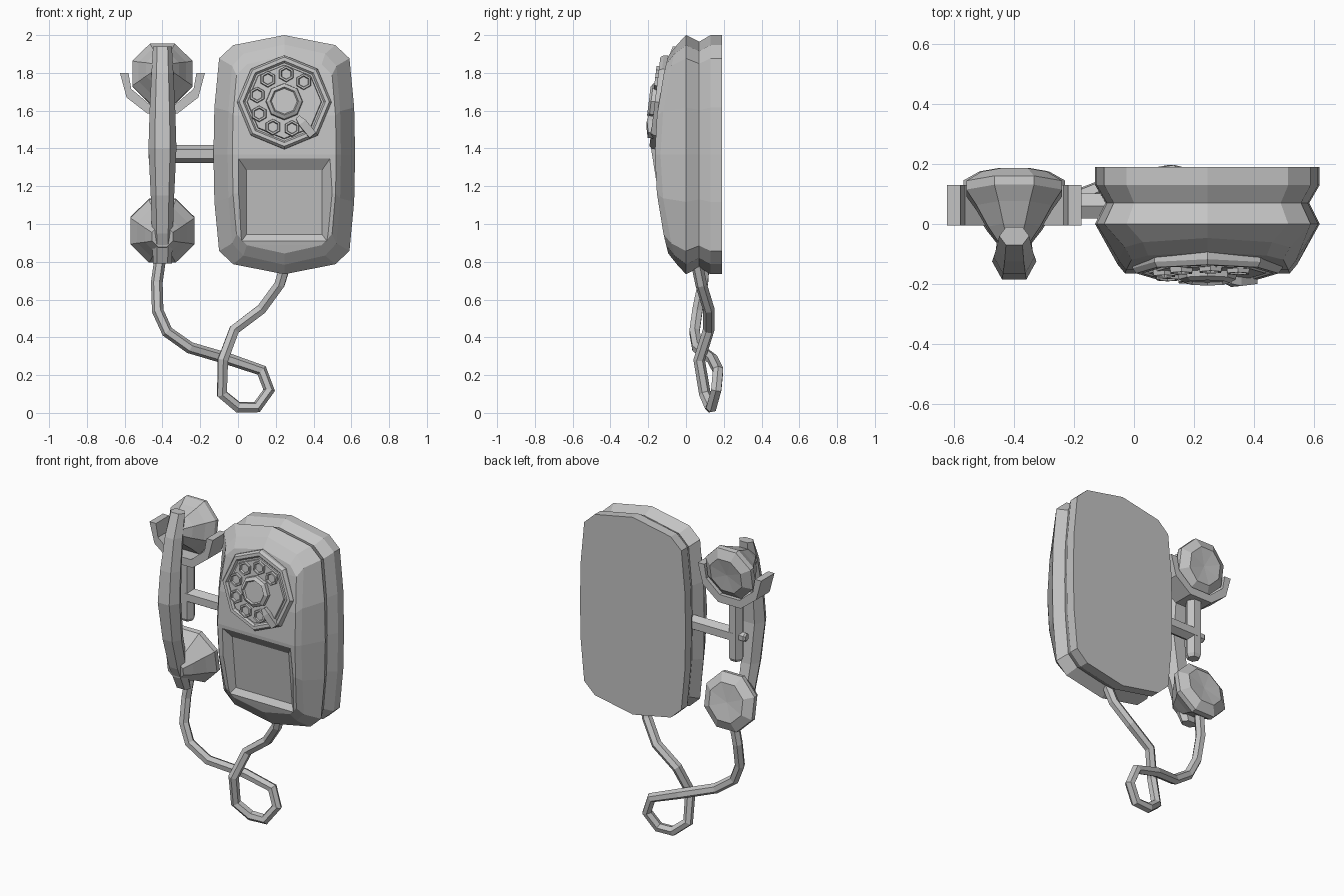
import bpy, bmesh, math
from mathutils import Matrix, Vector

cube = bpy.data.objects.get("Cube")
if cube:
    bpy.data.objects.remove(cube, do_unlink=True)

grey = bpy.data.materials.new("plain_grey")
grey.use_nodes = True
COLOUR = (0.55, 0.55, 0.55, 1)
grey.diffuse_color = COLOUR
grey.node_tree.nodes["Principled BSDF"].inputs["Base Color"].default_value = COLOUR


def add_object(name, bm, matrix=Matrix()):
    bmesh.ops.recalc_face_normals(bm, faces=bm.faces)
    bm.transform(matrix)
    mesh = bpy.data.meshes.new(name)
    bm.to_mesh(mesh)
    bm.free()
    mesh.materials.append(grey)
    obj = bpy.data.objects.new(name, mesh)
    bpy.context.collection.objects.link(obj)
    return obj


def loft_mesh(rings, cap_end=True):
    """Skin a list of rings with equal point counts; return mesh and vertex rings."""
    bm = bmesh.new()
    loops = [[bm.verts.new(p) for p in ring] for ring in rings]
    n = len(loops[0])
    for a, b in zip(loops, loops[1:]):
        for i in range(n):
            j = (i + 1) % n
            bm.faces.new((a[i], a[j], b[j], b[i]))
    bm.faces.new(loops[0])
    if cap_end:
        bm.faces.new(loops[-1])
    return bm, loops


def loft(name, rings, matrix=Matrix()):
    return add_object(name, loft_mesh(rings)[0], matrix)


def turned(name, profile, sides, matrix, phase=0.0, dish=None):
    """Low-poly turned part from (radius, height) pairs, with an optional fan cap."""
    rings = []
    for r, h in profile:
        angles = [phase + math.tau * i / sides for i in range(sides)]
        rings.append([(r * math.cos(a), r * math.sin(a), h) for a in angles])
    bm, loops = loft_mesh(rings, cap_end=dish is None)
    if dish is not None:
        tip = bm.verts.new((0, 0, dish))
        for i in range(sides):
            bm.faces.new((loops[-1][i], loops[-1][(i + 1) % sides], tip))
    return add_object(name, bm, matrix)


def rot_x(degrees):
    return Matrix.Rotation(math.radians(degrees), 4, 'X')


# Wall body: rounded outline with a groove round the sides and a bowed front
BODY_X, BODY_Z = 0.245, 1.367
half = [(0, .633), (.27, .58), (.345, .51), (.37, .25), (.375, 0),
        (.37, -.25), (.345, -.51), (.27, -.58), (0, -.633)]
outline = half + [(-x, z) for x, z in half[-2:0:-1]]


def bow(z):
    return -0.165 + 0.26 * (z - BODY_Z) ** 2


def body_ring(inset_x, inset_z, depth):
    ring = []
    for x, z in outline:
        px = BODY_X + x * (1 - inset_x / .375)
        pz = BODY_Z + z * (1 - inset_z / .633)
        ring.append((px, depth(pz), pz))
    return ring


body_rings = [
    body_ring(0, 0, lambda z: .19),
    body_ring(0, 0, lambda z: .13),
    body_ring(.035, .035, lambda z: .07),
    body_ring(0, 0, lambda z: 0),
    body_ring(.075, .05, lambda z: bow(z) + .03),
    body_ring(.1, .11, bow)]
bm, loops = loft_mesh(body_rings, cap_end=False)
front = loops[-1]
n = len(front)
for i in range(n // 2):
    corners = [i, i + 1, n - 1 - i, (n - i) % n]
    bm.faces.new([front[k] for k in dict.fromkeys(corners)])
body = add_object("wall_body", bm)

# Recess in the lower front, cut with a tapered block
def rect(half_x, bottom, top, y_bottom, y_top):
    return [(BODY_X - half_x, y_bottom, bottom), (BODY_X + half_x, y_bottom, bottom),
            (BODY_X + half_x, y_top, top), (BODY_X - half_x, y_top, top)]


cutter = loft("recess_cutter", [rect(.2, .945, 1.285, -.085, -.122),
                                rect(.32, .78, 1.46, -.205, -.242)])
cutter.hide_render = True
cut = body.modifiers.new("recess", 'BOOLEAN')
cut.operation = 'DIFFERENCE'
cut.solver = 'EXACT'
cut.object = cutter
bpy.context.view_layer.objects.active = body
bpy.ops.object.modifier_apply(modifier=cut.name)
bpy.data.objects.remove(cutter, do_unlink=True)

# Rotary dial, leaning back with the front
dial = Matrix.Translation((BODY_X, -.145, 1.645)) @ rot_x(83)
turned("dial_base", [(.25, -.05), (.25, .003), (.238, .02), (.218, .02), (.208, .008)], 8, dial)
turned("finger_plate", [(.2, 0), (.195, .02)], 8, dial)
turned("dial_hub", [(.1, .01), (.095, .04), (.075, .052), (.068, .042)], 8, dial)
for i in range(7):
    a = math.radians(46 + 40 * i)
    spot = dial @ Matrix.Translation((.148 * math.cos(a), .148 * math.sin(a), 0))
    turned("finger_hole", [(.045, .015), (.041, .034), (.031, .034), (.027, .023)],
           6, spot, phase=math.pi / 6)
stop = dial @ Matrix.Rotation(math.radians(-50), 4, 'Z')
loft("finger_stop", [[(r, -w, 0), (r, w, 0), (r, w, h), (r, -w, h)]
                     for r, w, h in ((.11, .012, .045), (.15, .022, .05), (.235, .022, .035))], stop)

# Handset: bowed grip with a cup at each end
HAND_X = -.4
grip = [(1.94, -.04, .05, .03), (1.8, -.075, .058, .05), (1.6, -.11, .068, .055),
        (1.4, -.125, .074, .06), (1.15, -.09, .062, .055), (.95, -.035, .055, .05),
        (.79, .02, .05, .03)]
loft("handset_grip", [[(HAND_X + sx * w, y + sy * d, z) for sx, sy in
                       ((-1, 0), (-.55, -1), (.55, -1), (1, 0), (.55, 1), (-.55, 1))]
                      for z, y, w, d in grip])
cup = [(.06, -.07), (.1, -.02), (.145, .05), (.184, .1), (.184, .13), (.125, .165)]
for name, z, tilt, size in (("earpiece", 1.815, -100, .94), ("mouthpiece", .945, -80, 1.0)):
    place = Matrix.Translation((HAND_X, .005, z)) @ rot_x(tilt) @ Matrix.Diagonal((size, size, 1, 1))
    turned(name, cup, 8, place, phase=math.pi / 8, dish=.155)

# Cradle: fork, upright post, side arm and end knob
inner = [(.18, 1.8), (.165, 1.715), (.07, 1.635)]
outer = [(.08, 1.585), (.19, 1.67), (.225, 1.8)]
side = inner[::-1] + outer[::-1]
fork = side + [(-x, z) for x, z in side[::-1]]
loft("cradle_fork", [[(HAND_X + x, y, z) for x, z in fork] for y in (-.005, .13)])
turned("cradle_post", [(.035, 1.21), (.047, 1.23), (.047, 1.62)], 6,
       Matrix.Translation((HAND_X, .06, 0)))
along_x = Matrix.Translation((0, .06, 1.37)) @ Matrix.Rotation(math.pi / 2, 4, 'Y')
turned("cradle_arm", [(.048, -.4), (.048, -.08)], 6, along_x)
turned("cradle_knob", [(.02, -.475), (.03, -.465), (.03, -.4)], 6, along_x)

# Looped cord from the mouthpiece to the underside of the body
path = [(-.41, .1, .83), (-.43, .09, .69), (-.425, .06, .54), (-.375, .045, .43),
        (-.255, .06, .345), (-.05, .14, .285), (.125, .17, .225), (.165, .16, .12),
        (.1, .135, .03), (0, .13, .03), (-.085, .1, .1), (-.08, .07, .28),
        (-.02, .12, .44), (.125, .12, .55), (.22, .08, .68), (.25, .06, .78)]
curve = bpy.data.curves.new("cord_path", 'CURVE')
curve.dimensions = '3D'
curve.bevel_depth = .031
curve.bevel_resolution = 1
curve.use_fill_caps = True
spline = curve.splines.new('POLY')
spline.points.add(len(path) - 1)
for point, co in zip(spline.points, path):
    point.co = (*co, 1)
guide = bpy.data.objects.new("cord_guide", curve)
bpy.context.collection.objects.link(guide)
bpy.context.view_layer.update()
tube = bpy.data.meshes.new_from_object(guide.evaluated_get(bpy.context.evaluated_depsgraph_get()))
bpy.data.objects.remove(guide, do_unlink=True)
bm = bmesh.new()
bm.from_mesh(tube)
for face in bm.faces:
    face.smooth = False
add_object("cord", bm)
